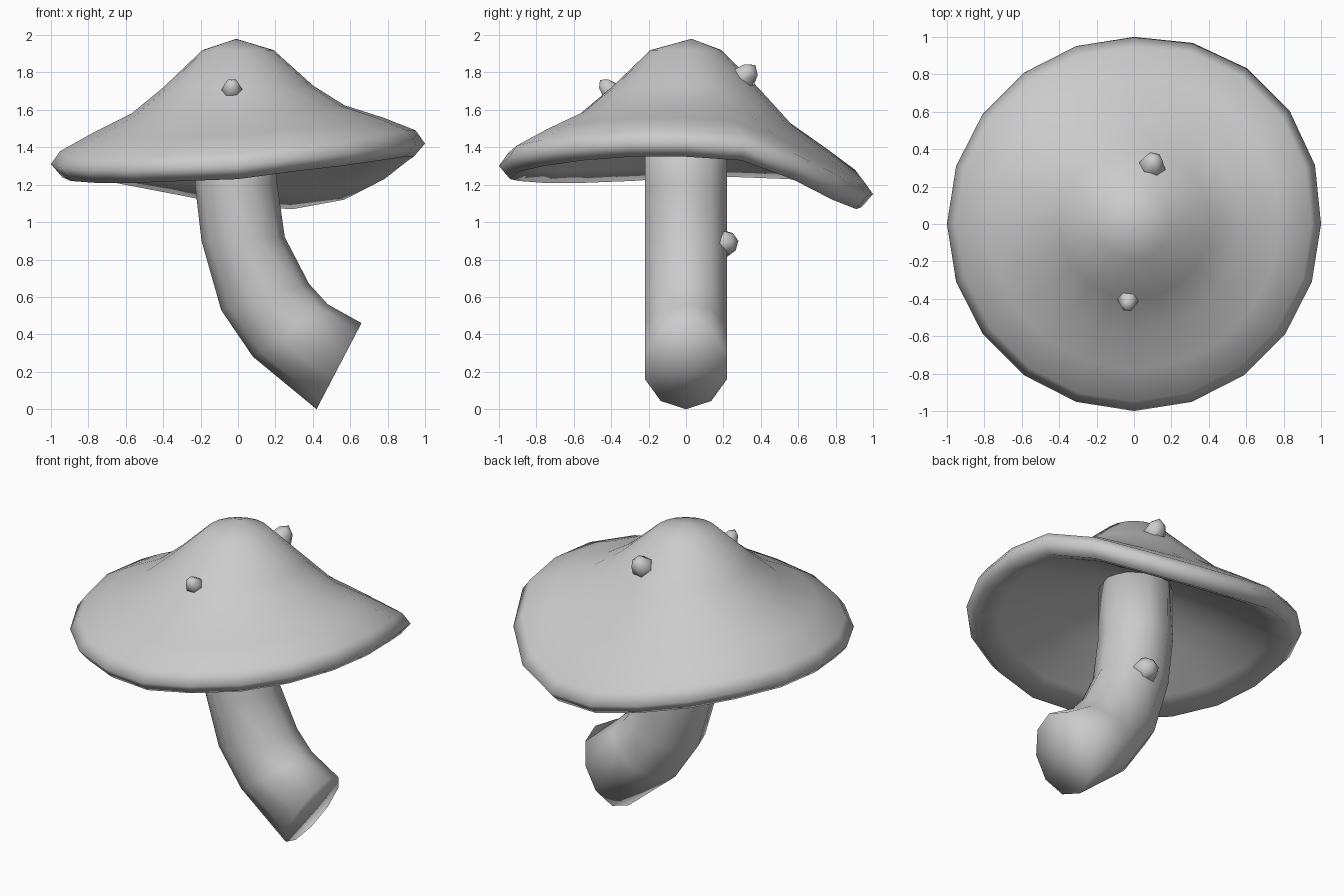
import bpy, bmesh
from math import sin, cos, pi
from mathutils import Vector

if "Cube" in bpy.data.objects:
    bpy.data.objects.remove(bpy.data.objects["Cube"])


def loft(name, rings, cap_start=None, cap_end=None):
    """Skin closed rings of points; the ends close to a point when given."""
    bm = bmesh.new()
    loops = [[bm.verts.new(p) for p in ring] for ring in rings]
    n = len(loops[0])
    for a, b in zip(loops, loops[1:]):
        for i in range(n):
            j = (i + 1) % n
            bm.faces.new((a[i], a[j], b[j], b[i]))
    for loop, point in ((loops[0], cap_start), (loops[-1], cap_end)):
        if point:
            tip = bm.verts.new(point)
            for i in range(n):
                bm.faces.new((loop[i], loop[(i + 1) % n], tip))
    bmesh.ops.recalc_face_normals(bm, faces=bm.faces)
    mesh = bpy.data.meshes.new(name)
    bm.to_mesh(mesh)
    bm.free()
    mesh.shade_smooth()
    obj = bpy.data.objects.new(name, mesh)
    bpy.context.collection.objects.link(obj)
    return obj


# Cap: a peaked profile that follows a wavy rim, hollow underneath
rim = [1.42, 1.40, 1.30, 1.19, 1.14, 1.15, 1.21, 1.26, 1.30, 1.31,
       1.31, 1.29, 1.28, 1.28, 1.29, 1.30, 1.34, 1.37, 1.40, 1.42]
# radius, height at the mean rim, how strongly the rim wave shows
profile = [(0.19, 1.92, 0), (0.40, 1.72, 0.1), (0.57, 1.58, 0.4),
           (0.78, 1.475, 0.75), (0.95, 1.38, 1), (1.0, 1.31, 1),
           (0.94, 1.24, 1), (0.80, 1.30, 0.85), (0.50, 1.44, 0.4),
           (0.22, 1.56, 0.05)]
N = len(rim)
cap_rings = []
for r, z, w in profile:
    ring = []
    for i in range(N):
        a = 2 * pi * i / N
        # the rim swells a little towards the back right
        s = r * (1 + 0.03 * w * max(0, cos(2 * (a - pi / 4))) * (a < pi))
        ring.append((min(1, s * cos(a)), min(1, s * sin(a)),
                     z + w * (rim[i] - 1.31)))
    cap_rings.append(ring)
loft("mushroom_cap", cap_rings, (-0.01, 0.03, 1.98), (0, 0, 1.60))

# Stem: rings given by their left and right edges in the front view
edges = [((-0.23, 1.62), (0.20, 1.62)), ((-0.23, 1.2), (0.21, 1.2)),
         ((-0.195, 0.90), (0.25, 0.92)), ((-0.09, 0.53), (0.38, 0.67)),
         ((0.08, 0.28), (0.48, 0.56)), ((0.42, 0.0), (0.66, 0.46))]
S = 10
stem_rings = []
for (x0, z0), (x1, z1) in edges:
    mid = Vector(((x0 + x1) / 2, 0, (z0 + z1) / 2))
    half = Vector(((x1 - x0) / 2, 0, (z1 - z0) / 2))
    stem_rings.append([mid + half * cos(2 * pi * i / S)
                       + Vector((0, 0.23 * sin(2 * pi * i / S), 0))
                       for i in range(S)])
loft("stem", stem_rings, (0, 0, 1.62), (0.54, 0, 0.23))


# Small warts: low pointed bumps growing out of the cap and stem
def wart(name, base, tip, radius):
    base, tip = Vector(base), Vector(tip)
    turn = (tip - base).to_track_quat('Z', 'Y')
    rings = [[base.lerp(tip, t) + turn @ Vector((k * radius * cos(pi * i / 3),
                                                 k * radius * sin(pi * i / 3), 0))
              for i in range(6)] for t, k in ((0, 1), (0.75, 0.55))]
    loft(name, rings, base, tip)


wart("cap_wart_back", (0.09, 0.28, 1.74), (0.11, 0.37, 1.84), 0.09)
wart("cap_wart_front", (-0.03, -0.38, 1.68), (-0.035, -0.46, 1.76), 0.07)
wart("stem_wart", (0.07, 0.17, 0.88), (0.09, 0.28, 0.90), 0.10)
